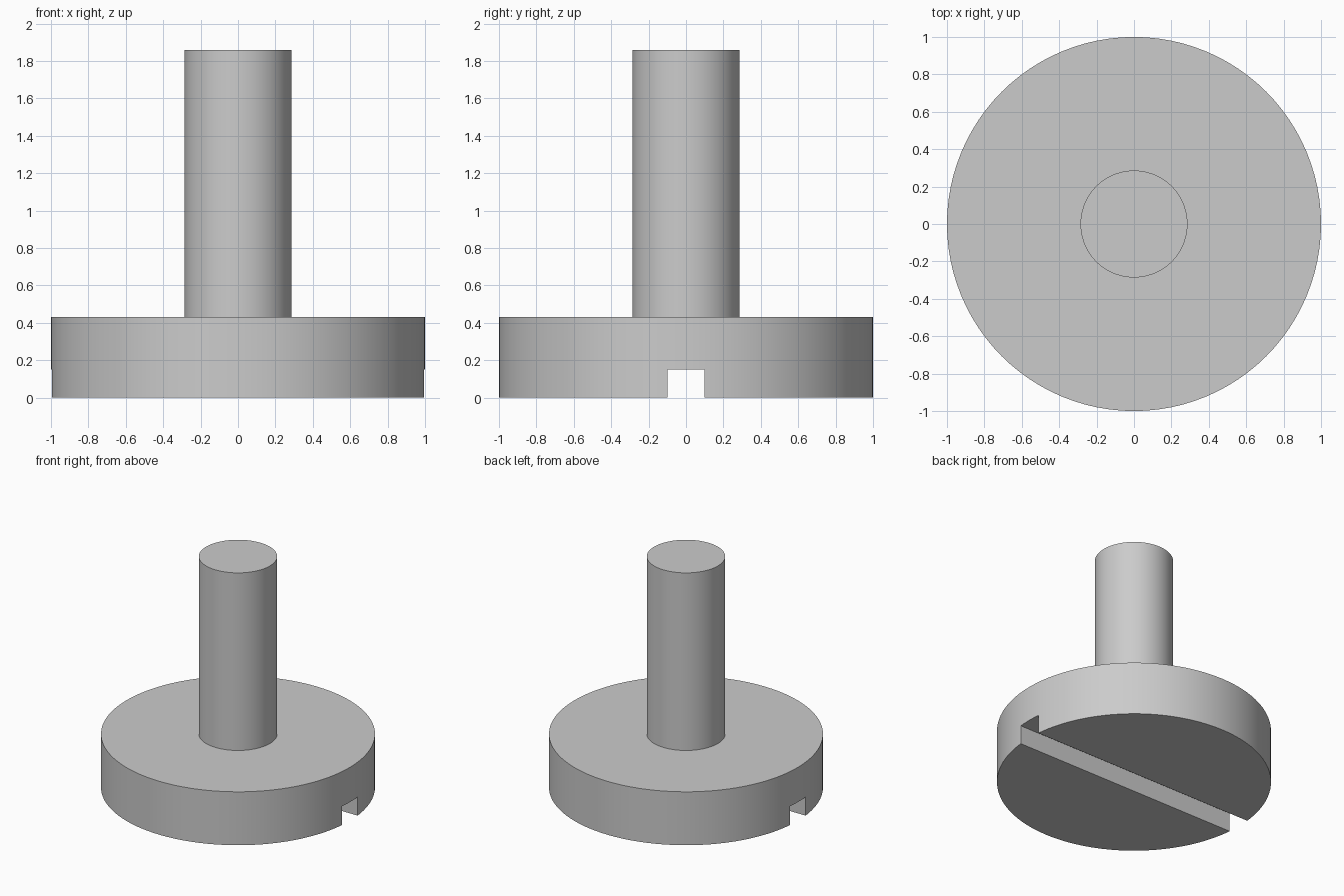
import bpy, bmesh, math

if "Cube" in bpy.data.objects:
    bpy.data.objects.remove(bpy.data.objects["Cube"])

HEAD_R, HEAD_H = 1.0, 0.43
SHAFT_R, TOP_Z = 0.286, 1.86
SLOT_W, SLOT_D = 0.2, 0.15
SIDES = 96


def lathe(name, profile):
    """Closed solid from (radius, z) rings, listed bottom to top."""
    bm = bmesh.new()
    rings = []
    for r, z in profile:
        rings.append([bm.verts.new((r * math.cos(a), r * math.sin(a), z))
                      for a in (2 * math.pi * i / SIDES for i in range(SIDES))])
    for low, high in zip(rings, rings[1:]):
        for i in range(SIDES):
            j = (i + 1) % SIDES
            bm.faces.new((low[i], low[j], high[j], high[i]))
    bm.faces.new(rings[0][::-1])
    bm.faces.new(rings[-1])
    bmesh.ops.recalc_face_normals(bm, faces=bm.faces)
    mesh = bpy.data.meshes.new(name)
    bm.to_mesh(mesh)
    bm.free()
    obj = bpy.data.objects.new(name, mesh)
    bpy.context.collection.objects.link(obj)
    return obj


# Screw: wide flat head with a plain shaft
screw = lathe("slotted_screw", [(HEAD_R, 0), (HEAD_R, HEAD_H),
                                (SHAFT_R, HEAD_H), (SHAFT_R, TOP_Z)])

# Driver slot across the underside of the head, along x
bpy.ops.mesh.primitive_cube_add(size=1, location=(0, 0, 0))
cutter = bpy.context.object
cutter.name = "slot_cutter"
cutter.scale = (3, SLOT_W, 2 * SLOT_D)
cutter.hide_render = True

cut = screw.modifiers.new("driver_slot", 'BOOLEAN')
cut.operation = 'DIFFERENCE'
cut.solver = 'EXACT'
cut.object = cutter
bpy.ops.object.select_all(action='DESELECT')
screw.select_set(True)
bpy.context.view_layer.objects.active = screw
bpy.ops.object.modifier_apply(modifier=cut.name)
bpy.data.objects.remove(cutter, do_unlink=True)

# Smooth round walls, crisp edges
bpy.ops.object.shade_smooth_by_angle(angle=math.radians(30))
